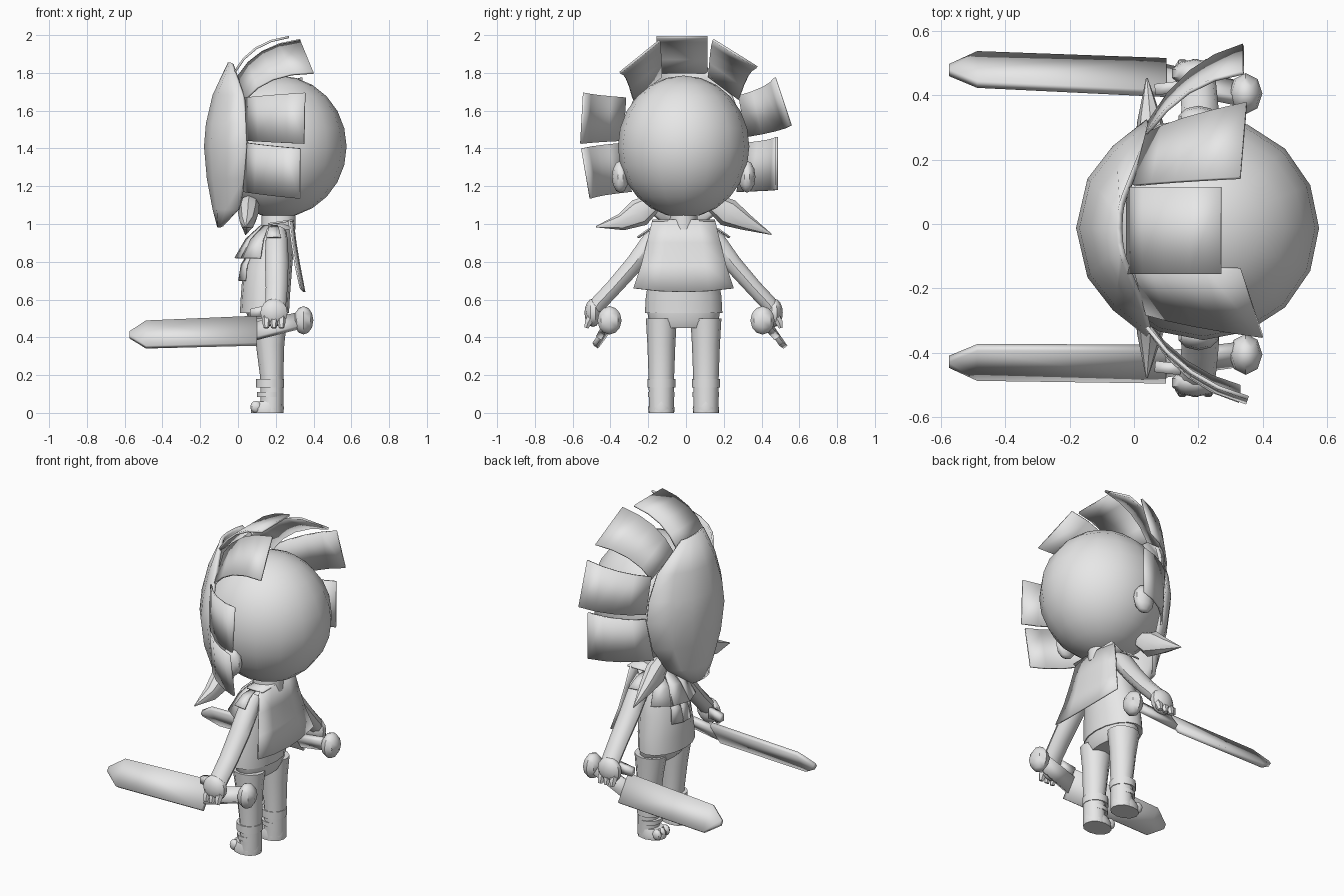
import bpy, bmesh, math
from mathutils import Vector

CY = -0.0125  # symmetry plane of the figure
grey = bpy.data.materials.new("plain_grey")
grey.diffuse_color = (0.8, 0.8, 0.8, 1)


def finish(name, bm, thickness=0.0):
    bmesh.ops.recalc_face_normals(bm, faces=bm.faces)
    me = bpy.data.meshes.new(name)
    bm.to_mesh(me)
    bm.free()
    me.materials.append(grey)
    ob = bpy.data.objects.new(name, me)
    bpy.context.collection.objects.link(ob)
    if thickness:
        mod = ob.modifiers.new("thickness", 'SOLIDIFY')
        mod.thickness = thickness
        mod.offset = 0
    return ob


def tube(name, rings, sides=12):
    """Loft of ellipses; ring = (x, y, z, radius along x, radius across)."""
    bm = bmesh.new()
    pts = [Vector(r[:3]) for r in rings]
    loops = []
    for i, r in enumerate(rings):
        t = pts[min(i + 1, len(pts) - 1)] - pts[max(i - 1, 0)]
        t.x = 0
        t.normalize()
        u = Vector((1, 0, 0))
        v = t.cross(u)
        loops.append([bm.verts.new(pts[i] + u * r[3] * math.cos(a) + v * r[4] * math.sin(a))
                      for a in (2 * math.pi * k / sides for k in range(sides))])
    for a, b in zip(loops, loops[1:]):
        for k in range(sides):
            j = (k + 1) % sides
            bm.faces.new((a[k], a[j], b[j], b[k]))
    bm.faces.new(loops[0])
    bm.faces.new(loops[-1])
    return finish(name, bm)


def ball(name, centre, radii, seg=12, rings=8):
    bm = bmesh.new()
    bmesh.ops.create_uvsphere(bm, u_segments=seg, v_segments=rings, radius=1)
    for v in bm.verts:
        v.co = Vector([c + p * r for c, p, r in zip(centre, v.co, radii)])
    return finish(name, bm)


def sheet(name, grid, thickness):
    bm = bmesh.new()
    vs = [[bm.verts.new(p) for p in row] for row in grid]
    for a, b in zip(vs, vs[1:]):
        for k in range(len(a) - 1):
            bm.faces.new((a[k], a[k + 1], b[k + 1], b[k]))
    return finish(name, bm, thickness)


def plate(name, base, tip, bulge=(0, 0, 0), thickness=0.012, steps=4):
    """Curved strip from a base edge to a tip edge."""
    base, tip = [[Vector(p) for p in e] for e in (base, tip)]
    grid = []
    for i in range(steps + 1):
        t = i / steps
        grid.append([b.lerp(p, t) + Vector(bulge) * 4 * t * (1 - t) for b, p in zip(base, tip)])
    return sheet(name, grid, thickness)


# Head
ball("head", (0.215, CY, 1.41), (0.36, 0.348, 0.376), 16, 12)

# Domed mask: z, centre x, rim x, half width
mask_rows = [(1.85, -0.045, -0.03, 0.10), (1.68, -0.125, 0.03, 0.25), (1.53, -0.16, 0.045, 0.31),
             (1.41, -0.17, 0.045, 0.33), (1.24, -0.155, 0.035, 0.29), (1.08, -0.125, 0.005, 0.19),
             (0.985, -0.1, -0.085, 0.08)]
grid = []
for z, xc, xr, w in mask_rows:
    ts = [-1, -0.75, -0.45, 0, 0.45, 0.75, 1]
    grid.append([(xr + (xc - xr) * (1 - abs(t) ** 2.3), CY + w * t, z) for t in ts])
sheet("mask", grid, 0.02)

# Crest of broad feathers behind the mask rim
plate("crest_top", [(-0.02, -0.155, 1.80), (-0.02, 0.115, 1.80)],
      [(0.27, -0.155, 1.99), (0.27, 0.115, 1.99)], (-0.03, 0, 0.035))
plate("crest_diagonal_right", [(0.0, -0.13, 1.78), (0.04, -0.28, 1.66)],
      [(0.33, -0.14, 1.97), (0.40, -0.35, 1.80)], (-0.035, 0, 0.035))
plate("crest_diagonal_left", [(0.0, 0.12, 1.78), (0.04, 0.28, 1.66)],
      [(0.33, 0.143, 1.975), (0.35, 0.376, 1.83)], (-0.035, 0, 0.035))
plate("crest_upper_right", [(0.04, -0.32, 1.67), (0.05, -0.335, 1.44)],
      [(0.355, -0.54, 1.695), (0.35, -0.555, 1.425)], (-0.02, -0.03, 0))
plate("crest_upper_left", [(0.04, 0.28, 1.68), (0.05, 0.32, 1.46)],
      [(0.34, 0.47, 1.775), (0.34, 0.555, 1.52)], (-0.02, 0.035, 0))
plate("crest_lower_right", [(0.05, -0.335, 1.43), (0.03, -0.29, 1.17)],
      [(0.328, -0.55, 1.40), (0.328, -0.505, 1.135)], (-0.02, -0.03, 0))
plate("crest_lower_left", [(0.05, 0.32, 1.43), (0.03, 0.27, 1.17)],
      [(0.328, 0.48, 1.46), (0.328, 0.48, 1.18)], (-0.02, 0.03, 0))

# Torso with tunic, hips, neck
tube("tunic", [(0.14, CY, 0.53, 0.13, 0.205), (0.145, CY, 0.62, 0.13, 0.20), (0.155, CY, 0.75, 0.13, 0.175),
               (0.18, CY, 0.88, 0.115, 0.155), (0.21, CY, 0.97, 0.09, 0.13), (0.215, CY, 1.0, 0.06, 0.08)], 16)
tube("hips", [(0.165, CY, 0.45, 0.075, 0.15), (0.16, CY, 0.49, 0.10, 0.185), (0.15, CY, 0.55, 0.115, 0.195)], 16)
tube("neck", [(0.215, CY, 0.97, 0.09, 0.08), (0.215, CY, 1.06, 0.09, 0.07)])

# Back cape
cape = []
for z, x, w in [(1.02, 0.29, 0.165), (0.9, 0.305, 0.195), (0.78, 0.325, 0.225), (0.64, 0.352, 0.265)]:
    cape.append([(x - 0.02 * t * t, CY + w * t, z + (0.02 * t * t if z < 0.7 else 0)) for t in (-1, -0.5, 0, 0.5, 1)])
sheet("cape", cape, 0.01)
sheet("cape_shoulder", [[(x, CY + w * t, z) for t in (-1, 0, 1)]
                        for x, w, z in ((0.16, 0.13, 1.0), (0.29, 0.165, 1.02))], 0.01)


def collar(name, angles, r0, r1, z0, z1, half):
    """Ring of overlapping leaves fanned around the chest."""
    for i, deg in enumerate(angles):
        edges = []
        for (rx, ry), z, h in ((r0, z0, half * 0.7), (r1, z1, half)):
            edges.append([(0.2 - rx * math.cos(a), CY + ry * math.sin(a), z)
                          for a in (math.radians(deg - h), math.radians(deg + h))])
        plate(f"{name}_{i}", edges[0], edges[1], (-0.01 * math.cos(math.radians(deg)), 0, 0.015), 0.008, 2)


collar("collar_leaf", (-50, -18, 18, 50), (0.08, 0.09), (0.215, 0.2), 0.99, 0.82, 18)
collar("shoulder_leaf", (-85, 85), (0.09, 0.12), (0.14, 0.25), 0.99, 0.93, 16)
collar("chest_leaf", (-24, 0, 24), (0.15, 0.14), (0.2, 0.16), 0.84, 0.70, 13)

for s, side in ((-1, "right"), (1, "left")):
    def Y(d):
        return CY + s * d

    # Ear
    ball(f"ear_{side}", (0.2, Y(0.335), 1.25), (0.065, 0.045, 0.085), 10, 6)
    # Drooping tusk
    tip_z = 0.985 if s < 0 else 0.945
    tube(f"tusk_{side}", [(0.06, Y(0.16), 1.11, 0.05, 0.05), (0.055, Y(0.235), 1.06, 0.055, 0.075),
                          (0.05, Y(0.33), 1.01, 0.04, 0.045), (0.04, Y(0.465), tip_z, 0.003, 0.003)], 8)
    # Arm and hand
    tube(f"arm_{side}", [(0.21, Y(0.12), 0.96, 0.045, 0.04), (0.205, Y(0.17), 0.91, 0.06, 0.055),
                         (0.205, Y(0.26), 0.79, 0.062, 0.05), (0.205, Y(0.37), 0.665, 0.058, 0.045),
                         (0.2, Y(0.45), 0.58, 0.055, 0.045), (0.19, Y(0.485), 0.53, 0.06, 0.04)], 10)
    ball(f"hand_{side}", (0.19, Y(0.48), 0.53), (0.075, 0.045, 0.075), 10, 8)
    for i, x in enumerate((0.15, 0.19, 0.23)):
        tube(f"finger_{side}_{i}", [(x, Y(0.475), 0.53, 0.022, 0.025), (x, Y(0.505), 0.48, 0.022, 0.022),
                                    (x, Y(0.515), 0.45, 0.014, 0.012)], 6)
    plate(f"thumb_{side}", [(0.15, Y(0.44), 0.57), (0.15, Y(0.44), 0.51)],
          [(0.065, Y(0.43), 0.55), (0.065, Y(0.43), 0.51)], (0, 0, 0), 0.035, 2)

    # Leg, boot, cuffs and foot
    ly = Y(0.118)
    tube(f"leg_{side}", [(0.175, ly, 0.0, 0.065, 0.066), (0.18, ly, 0.08, 0.06, 0.066),
                         (0.178, ly, 0.2, 0.062, 0.068), (0.17, ly, 0.36, 0.075, 0.074),
                         (0.165, ly, 0.5, 0.095, 0.082)])
    for z0, z1, r in ((0.135, 0.18, 0.074), (0.085, 0.11, 0.070)):
        tube(f"cuff_{side}_{z0}", [(0.17, ly, z0, r, r), (0.17, ly, z1, r, r)])
    tube(f"foot_{side}", [(0.155, ly, 0.0, 0.085, 0.068), (0.155, ly, 0.025, 0.088, 0.07),
                          (0.165, ly, 0.06, 0.075, 0.06)])
    for i in (-1, 0, 1):
        ball(f"toe_{side}_{i}", (0.095, ly + 0.04 * i, 0.032), (0.03, 0.022, 0.032), 8, 6)

    # Sword: slanted blade, flat grip and round pommel
    base_y, end_y = (-0.435, -0.43) if s < 0 else (0.455, 0.48)
    slant = Vector((0, -s * 0.05, 0.072))
    low, high, mid = (Vector((0.1, base_y, 0.435)), Vector((-0.487, end_y, 0.415)), Vector((-0.575, end_y, 0.41)))
    sheet(f"blade_{side}", [[low - slant, low + slant], [high - slant * 0.93, high + slant * 0.93],
                            [mid - slant * 0.12, mid + slant * 0.2]], 0.026)
    grip = Vector((0.33, s * 0.405, 0.49))
    plate(f"grip_{side}", [low - slant * 0.55, low + slant * 0.55],
          [grip - slant * 0.5, grip + slant * 0.5], (0, 0, 0), 0.035, 1)
    ball(f"pommel_{side}", (0.347, s * 0.405, 0.49), (0.052, 0.064, 0.075), 8, 6)

# Smooth shading with sharp edges kept
bpy.ops.object.select_all(action='SELECT')
bpy.context.view_layer.objects.active = bpy.data.objects["head"]
bpy.ops.object.shade_smooth_by_angle(angle=math.radians(40))
